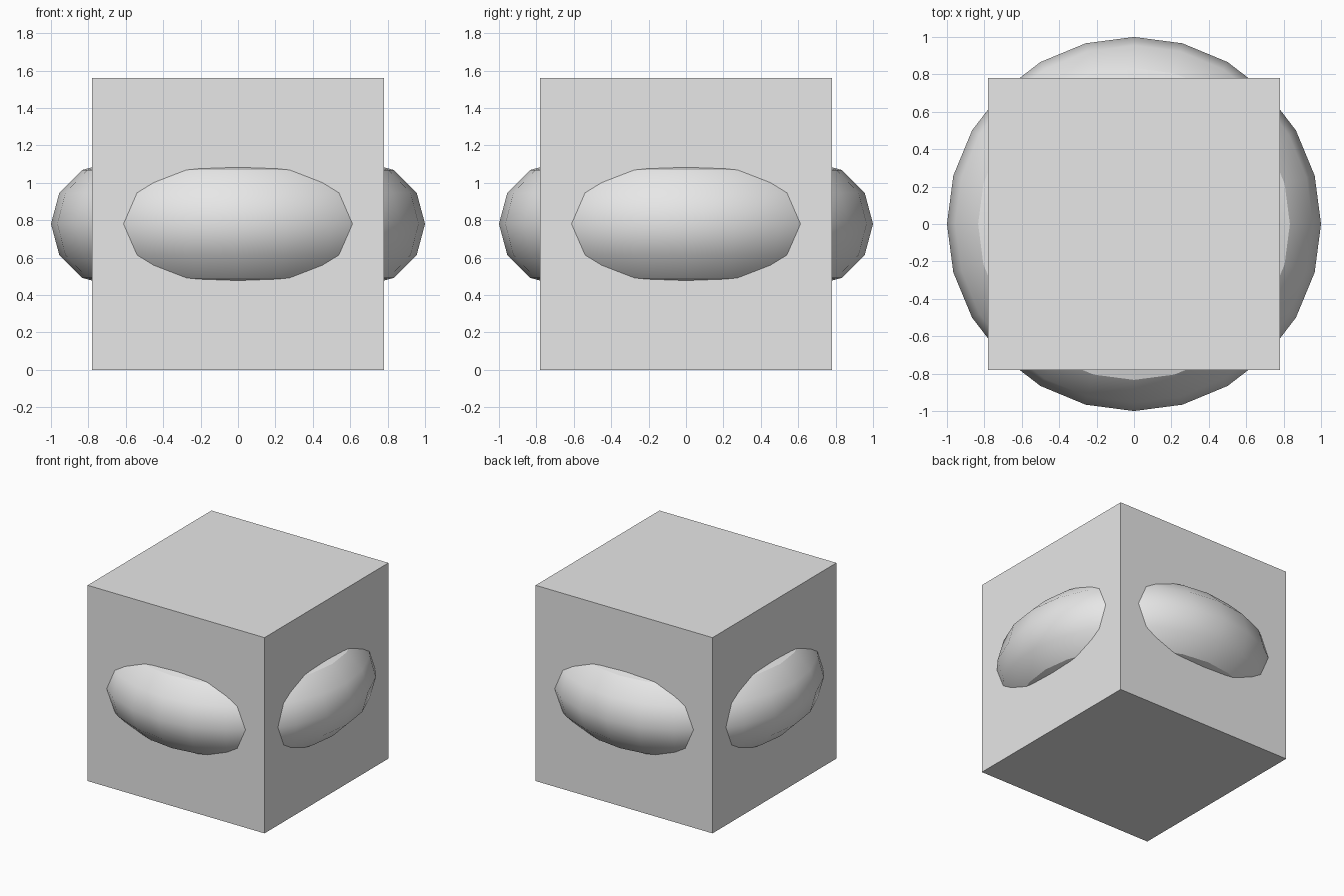
import bpy
import math

cube = bpy.data.objects.get("Cube")
if cube:
    bpy.data.objects.remove(cube, do_unlink=True)

SIDE = 1.56
MAJOR, MINOR = 0.667, 0.333

# One plain grey for everything
grey = bpy.data.materials.new("light_grey")
grey.use_nodes = True
grey.diffuse_color = (0.8, 0.8, 0.8, 1)
grey.node_tree.nodes["Principled BSDF"].inputs["Base Color"].default_value = (0.8, 0.8, 0.8, 1)


def finish(name):
    part = bpy.context.object
    part.name = name
    part.data.name = name
    part.data.materials.append(grey)
    return part


# Block standing on the ground
bpy.ops.mesh.primitive_cube_add(size=SIDE, location=(0, 0, SIDE / 2))
finish("block")

# Ring around the middle, bulging out of the four sides
bpy.ops.mesh.primitive_torus_add(
    major_segments=24, minor_segments=12,
    major_radius=MAJOR, minor_radius=MINOR,
    location=(0, 0, SIDE / 2))
finish("ring")
bpy.ops.object.shade_smooth_by_angle(angle=math.radians(30))
